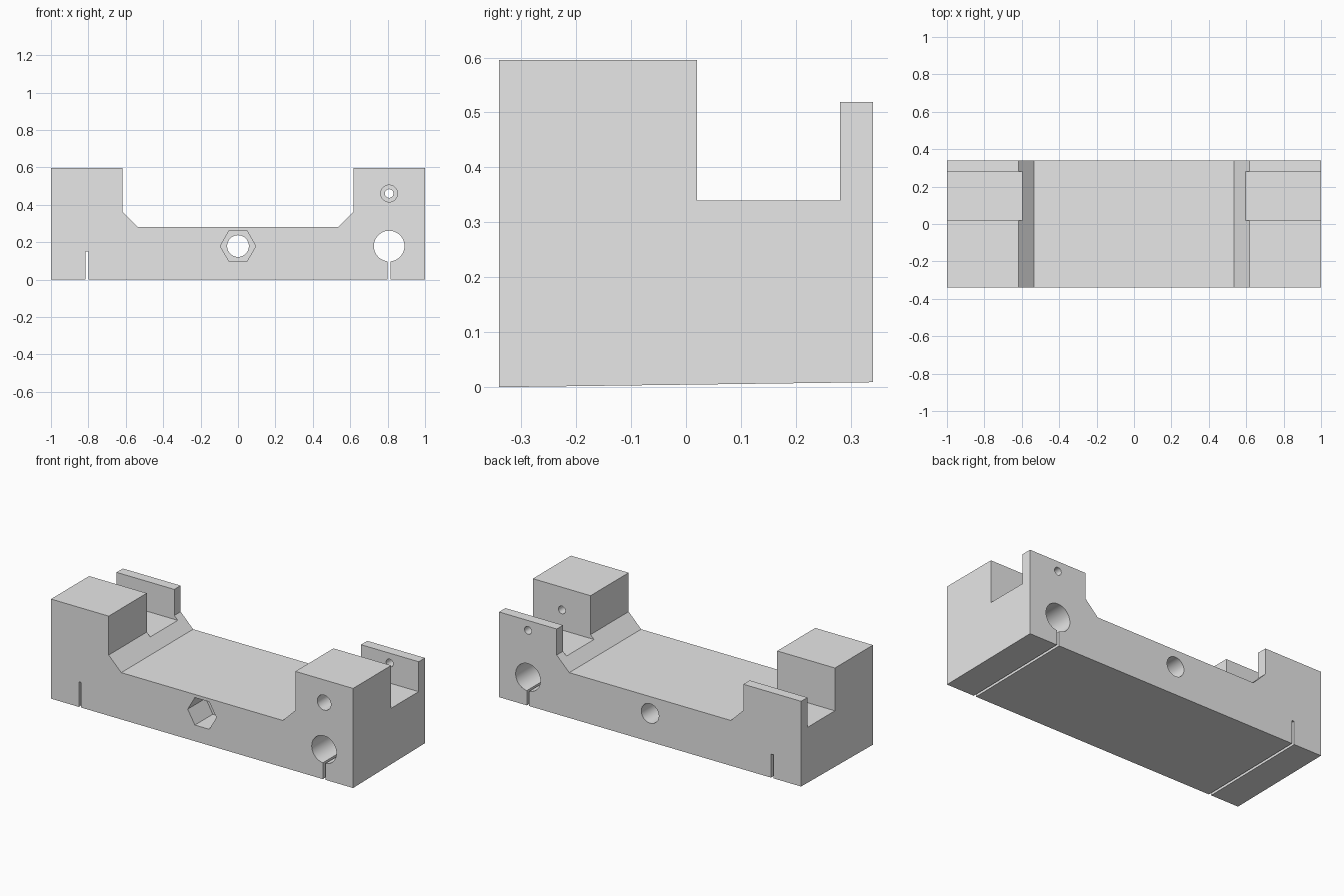
import bpy, bmesh, math
from mathutils import Matrix

if "Cube" in bpy.data.objects:
    bpy.data.objects.remove(bpy.data.objects["Cube"])

FRONT, BACK = -0.34, 0.34

grey = bpy.data.materials.new("plain grey")
grey.use_nodes = True
grey.diffuse_color = (0.8, 0.8, 0.8, 1)
grey.node_tree.nodes["Principled BSDF"].inputs["Base Color"].default_value = (0.8, 0.8, 0.8, 1)


def make_object(name, bm):
    bmesh.ops.recalc_face_normals(bm, faces=bm.faces)
    mesh = bpy.data.meshes.new(name)
    bm.to_mesh(mesh)
    bm.free()
    mesh.materials.append(grey)
    obj = bpy.data.objects.new(name, mesh)
    bpy.context.collection.objects.link(obj)
    return obj


def box(name, x, y, z):
    bm = bmesh.new()
    bmesh.ops.create_cube(bm, size=1)
    for v in bm.verts:
        v.co = [lo + (c + 0.5) * (hi - lo) for c, (lo, hi) in zip(v.co, (x, y, z))]
    return make_object(name, bm)


def bore(name, x, z, radius, y0=FRONT - 0.1, y1=BACK + 0.1, sides=48):
    """Prism along y; a corner points sideways."""
    bm = bmesh.new()
    bmesh.ops.create_cone(bm, cap_ends=True, segments=sides, radius1=radius,
                          radius2=radius, depth=y1 - y0)
    turn = Matrix.Rotation(math.pi / 2, 4, 'X') @ Matrix.Rotation(math.pi / 2, 4, 'Z')
    bm.transform(Matrix.Translation((x, (y0 + y1) / 2, z)) @ turn)
    return make_object(name, bm)


# Body: symmetric front profile extruded to the back
half = [(1, 0), (1, 0.596), (0.618, 0.596), (0.618, 0.363), (0.535, 0.28)]
outline = half + [(-x, z) for x, z in reversed(half)]
bm = bmesh.new()
face = bm.faces.new([bm.verts.new((x, FRONT, z)) for x, z in outline])
back = bmesh.ops.extrude_face_region(bm, geom=[face])["geom"]
for v in back:
    if isinstance(v, bmesh.types.BMVert):
        v.co.y = BACK
        if v.co.z == 0:
            v.co.z = 0.009      # underside rises slightly to the back
body = make_object("carriage_body", bm)

# Cutters: centre hole with hex nut pocket
cutters = [bore("centre_hole", 0, 0.179, 0.058),
           bore("nut_pocket", 0, 0.179, 0.095, y1=FRONT + 0.17, sides=6)]
for side in (-1, 1):
    x = side * 0.808
    span = sorted((side * 0.5, side * 1.1))
    cutters += [
        box("strap_pocket", span, (0.02, 0.28), (0.34, 0.8)),
        box("tab_trim", span, (0.15, 0.5), (0.519, 0.8)),
        bore("rod_bore", x, 0.179, 0.082),
        box("clamp_slot", (x - 0.008, x + 0.008), (-0.5, 0.5), (-0.1, 0.15)),
        bore("screw_hole", x, 0.46, 0.023, sides=32),
        bore("screw_head_recess", x, 0.46, 0.045, y1=FRONT + 0.2),
    ]

bpy.context.view_layer.objects.active = body
body.select_set(True)
for cutter in cutters:
    cutter.hide_render = True
    mod = body.modifiers.new(cutter.name, 'BOOLEAN')
    mod.operation = 'DIFFERENCE'
    mod.solver = 'EXACT'
    mod.object = cutter
    bpy.ops.object.modifier_apply(modifier=mod.name)
    bpy.data.objects.remove(cutter)

# Smooth bores, crisp block edges
bpy.ops.object.shade_smooth_by_angle(angle=math.radians(25))
